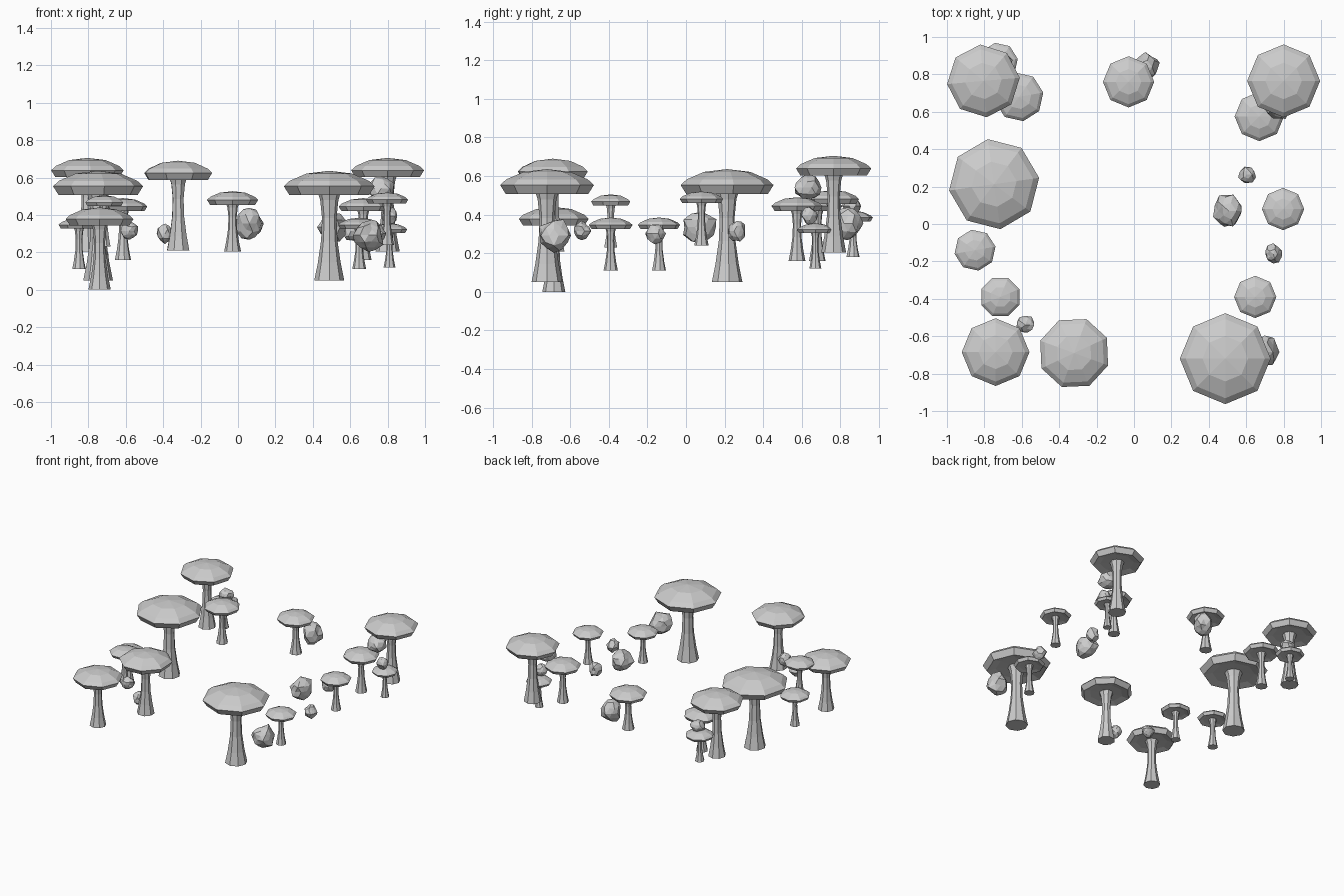
import bpy, bmesh, random
from math import sin, cos, pi, radians
from mathutils import Vector, noise

if "Cube" in bpy.data.objects:
    bpy.data.objects.remove(bpy.data.objects["Cube"])

SIDES = 8


def make_object(name, bm):
    bmesh.ops.recalc_face_normals(bm, faces=bm.faces[:])
    mesh = bpy.data.meshes.new(name)
    bm.to_mesh(mesh)
    bm.free()
    ob = bpy.data.objects.new(name, mesh)
    bpy.context.collection.objects.link(ob)
    return ob


def lathe(name, profile, x, y, turn):
    """Closed faceted solid from (radius, height) points; radius 0 is a tip."""
    bm = bmesh.new()
    rings = []
    for r, z in profile:
        if r == 0:
            rings.append([bm.verts.new((x, y, z))])
        else:
            rings.append([bm.verts.new((x + r * cos(turn + 2 * pi * i / SIDES),
                                        y + r * sin(turn + 2 * pi * i / SIDES), z))
                          for i in range(SIDES)])
    for a, b in zip(rings, rings[1:]):
        for i in range(SIDES):
            j = (i + 1) % SIDES
            if len(a) == 1:
                bm.faces.new((a[0], b[i], b[j]))
            elif len(b) == 1:
                bm.faces.new((a[i], a[j], b[0]))
            else:
                bm.faces.new((a[i], a[j], b[j], b[i]))
    return make_object(name, bm)


def mushroom(n, x, y, base, top, r, turn):
    t = radians(turn)
    # domed cap with bevelled rim and recessed underside
    cap = [(0, 0), (.5, -.06), (.87, -.22), (1, -.34), (.88, -.53), (.62, -.47), (0, -.44)]
    lathe(f"mushroom_cap_{n}", [(a * r, top + b * r) for a, b in cap], x, y, t)
    # flared stem
    h = top - .45 * r - base
    stem = [(0, 0), (.33, 0), (.25, .2), (.18, .45), (.16, .7), (.2, .9), (.26, 1), (0, 1)]
    lathe(f"mushroom_stem_{n}", [(a * r, base + b * h) for a, b in stem], x, y, t)


def rock(n, x, y, z, sx, sy, sz):
    random.seed(n * 7 + 3)
    off = Vector((random.random(), random.random(), random.random())) * 20
    bm = bmesh.new()
    bmesh.ops.create_icosphere(bm, subdivisions=2, radius=1)
    for v in bm.verts:
        v.co *= .93 + .3 * noise.noise(v.co * 1.5 + off)
        v.co = Vector((x + v.co.x * sx, y + v.co.y * sy, z + v.co.z * sz))
    make_object(f"rock_{n}", bm)


# x, y, base height, top height, cap radius, rotation
mushrooms = [
    (-.805, .765, .205, .705, .195, 5),
    (.80, .765, .205, .705, .195, 0),
    (-.748, .213, .05, .636, .243, 8),
    (.488, -.72, .05, .636, .243, 0),
    (-.74, -.685, 0, .44, .181, 0),
    (-.32, -.69, .21, .69, .193, 25),
    (-.85, -.14, .11, .385, .111, 10),
    (-.715, -.39, .23, .505, .11, 22.5),
    (.648, -.39, .11, .385, .113, 0),
    (.797, .08, .24, .52, .113, 0),
    (-.029, .76, .205, .527, .137, 0),
    (-.615, .68, .16, .49, .132, 10),
    (.67, .575, .16, .49, .132, 0),
    (.81, .67, .12, .355, .095, 0),
    (-.725, .865, .18, .42, .105, 10),
]
for n, m in enumerate(mushrooms, 1):
    mushroom(n, *m)

# x, y, z and half sizes
rocks = [
    (.507, .07, .335, .08, .095, .085),
    (.605, .265, .315, .048, .05, .06),
    (.745, -.16, .302, .048, .052, .055),
    (.697, -.685, .292, .082, .088, .085),
    (-.58, -.54, .315, .05, .048, .05),
    (.06, .838, .355, .075, .075, .09),
    (-.39, -.67, .30, .048, .05, .052),
    (.765, .628, .54, .075, .078, .066),
    (.81, .64, .395, .045, .045, .048),
    (-.705, .86, .445, .055, .055, .05),
]
for n, r in enumerate(rocks, 1):
    rock(n, *r)
